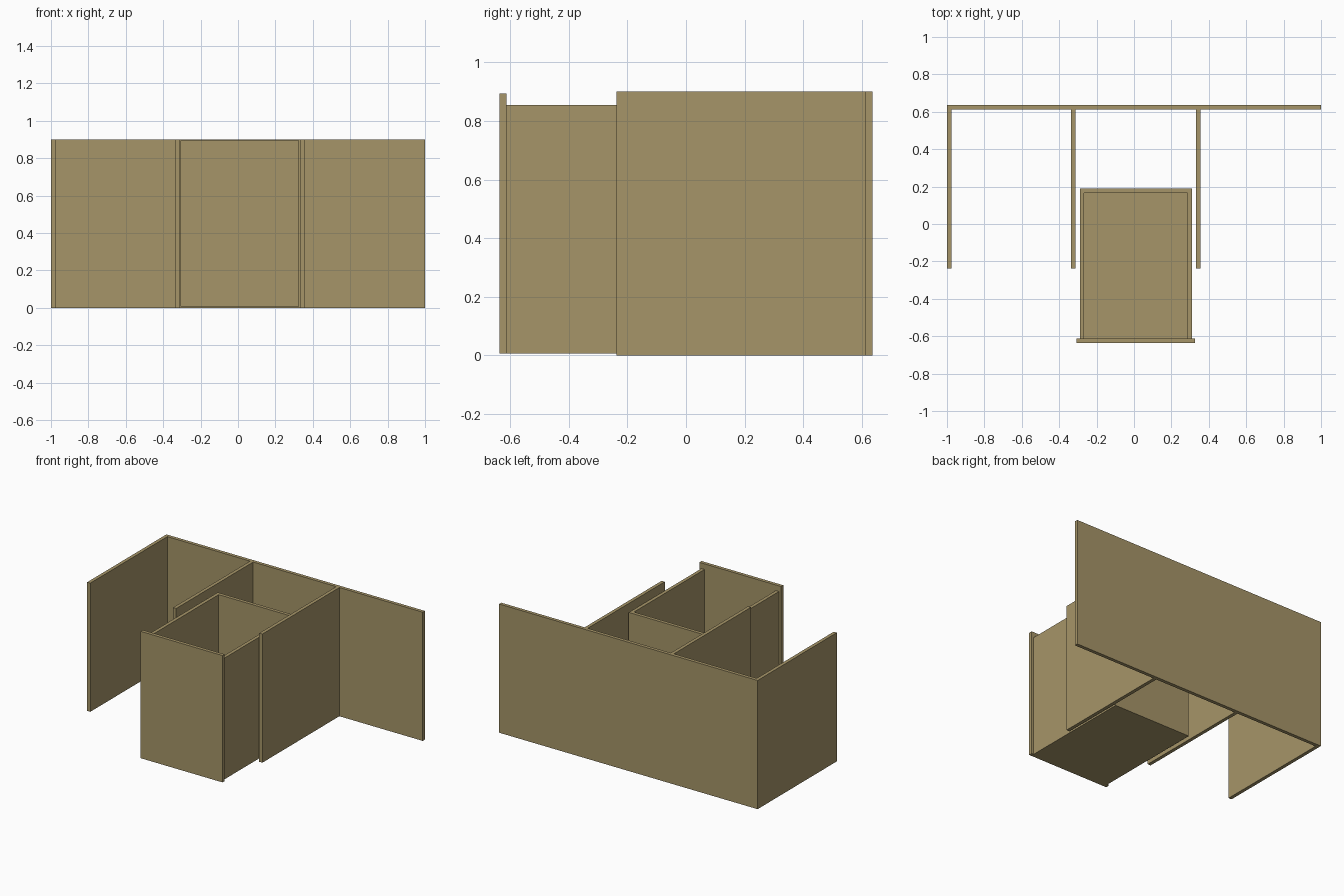
import bpy

if "Cube" in bpy.data.objects:
    bpy.data.objects.remove(bpy.data.objects["Cube"])

T = 0.024   # board thickness
H = 0.9     # cabinet height

wood = bpy.data.materials.new("wood")
wood.diffuse_color = (0.38, 0.30, 0.14, 1)
wood.use_nodes = True
wood.node_tree.nodes["Principled BSDF"].inputs["Base Color"].default_value = wood.diffuse_color


def board(name, x, y, z):
    """Flat board spanning the given (min, max) ranges."""
    bpy.ops.mesh.primitive_cube_add(size=1, location=[sum(r) / 2 for r in (x, y, z)])
    ob = bpy.context.object
    ob.name = name
    ob.scale = [r[1] - r[0] for r in (x, y, z)]
    bpy.ops.object.transform_apply(location=False, rotation=False, scale=True)
    ob.data.materials.append(wood)
    return ob


# Cabinet: back board and three upright dividers (right end is open)
board("back_panel", (-1, 1), (0.637 - T, 0.637), (0, H))
for i, x in enumerate((-1, -0.336, 0.331)):
    board(f"upright_panel_{i + 1}", (x, x + T), (-0.238, 0.637 - T), (0, H))

# Pulled-out drawer: open-topped box behind a larger front
X0, X1, Y0, Y1 = -0.29, 0.31, -0.613, 0.19
Z0, Z1 = 0.007, 0.855
board("drawer_front", (-0.307, 0.326), (-0.637, Y0), (Z0, 0.894))
board("drawer_side_left", (X0, X0 + T), (Y0, Y1), (Z0, Z1))
board("drawer_side_right", (X1 - T, X1), (Y0, Y1), (Z0, Z1))
board("drawer_back", (X0 + T, X1 - T), (Y1 - T, Y1), (Z0, Z1))
board("drawer_bottom", (X0 + T, X1 - T), (Y0, Y1 - T), (Z0, Z0 + T))
